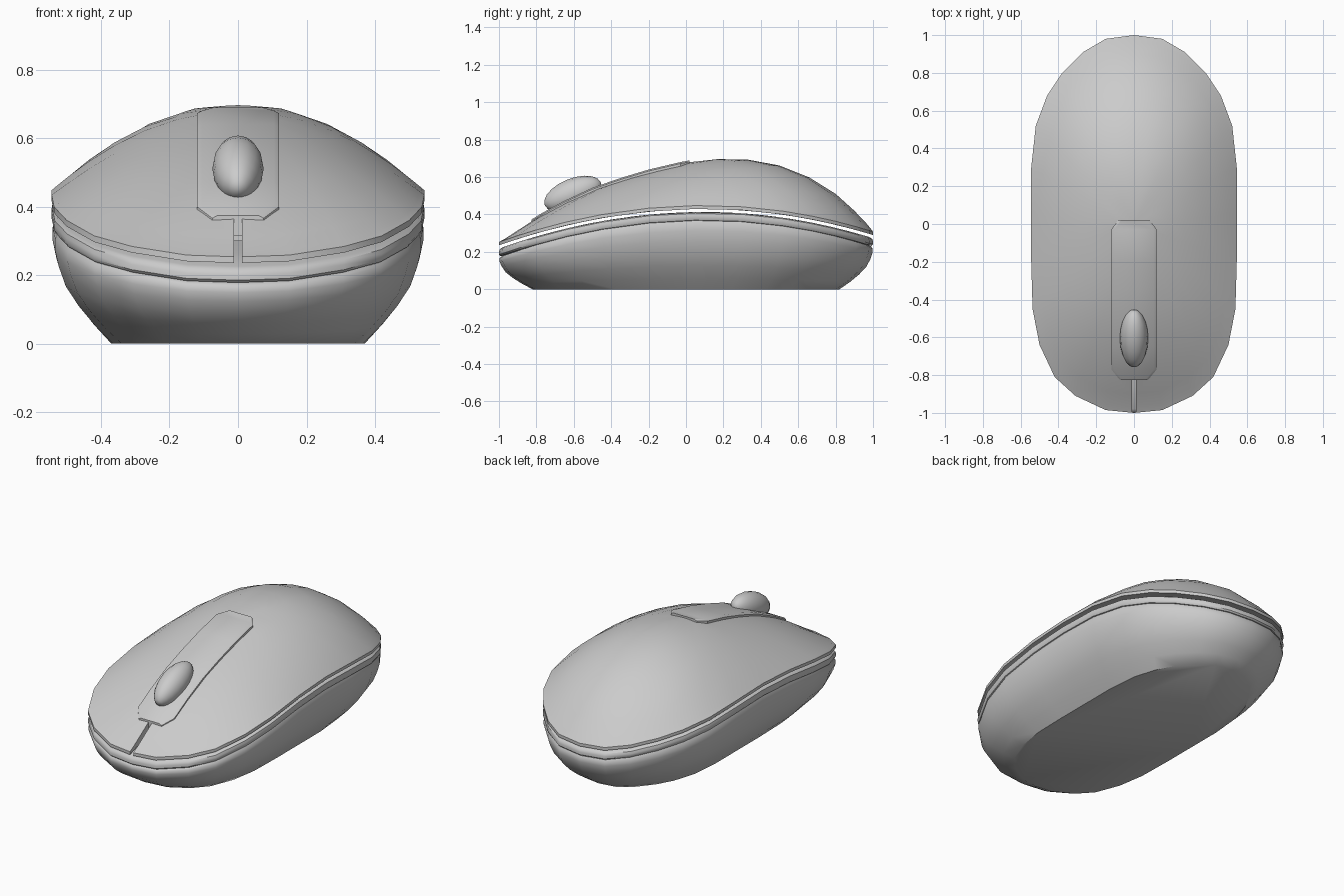
import bpy, bmesh, math

if "Cube" in bpy.data.objects:
    bpy.data.objects.remove(bpy.data.objects["Cube"])

def interp(pts, y):
    if y <= pts[0][0]:
        return pts[0][1]
    for (a, p), (b, q) in zip(pts, pts[1:]):
        if y <= b:
            return p + (q - p) * (y - a) / (b - a)
    return pts[-1][1]

# Plan outline (y, half width) and centre-line height (y, z)
PLAN = [(-1, 0), (-.985, .15), (-.91, .31), (-.81, .42), (-.64, .5), (-.45, .537),
        (-.2, .544), (.05, .544), (.3, .544), (.52, .52), (.68, .46), (.8, .38),
        (.91, .27), (.98, .15), (1, 0)]
CREST = [(-1, .25), (-.9, .315), (-.8, .38), (-.7, .438), (-.6, .488), (-.5, .533), (-.4, .57),
         (-.2, .63), (0, .677), (.15, .695), (.27, .70), (.45, .68), (.64, .61),
         (.8, .51), (.9, .42), (1, .315)]
OUTLINE = [(w, y) for y, w in PLAN] + [(-w, y) for y, w in PLAN[-2:0:-1]]

def seam(y):
    d = y - .1
    return .43 - d * d * (.195 / 1.21 if d < 0 else .14 / .81)

def crown(x, y):
    w = interp(PLAN, y)
    u = min(1, abs(x) / w) if w > 1e-4 else 1
    rim = seam(y) + .018
    return rim + (max(interp(CREST, y), rim) - rim) * (1 - u * u)

def make(name, rings, angle=40):
    # Loft closed rings of equal size and cap both ends
    bm = bmesh.new()
    vs = [[bm.verts.new(p) for p in r] for r in rings]
    n = len(rings[0])
    for a, b in zip(vs, vs[1:]):
        for i in range(n):
            j = (i + 1) % n
            bm.faces.new((a[i], a[j], b[j], b[i]))
    for end in (vs[0], vs[-1]):
        bm.faces.new(end)
    bmesh.ops.recalc_face_normals(bm, faces=bm.faces)
    me = bpy.data.meshes.new(name)
    bm.to_mesh(me)
    bm.free()
    ob = bpy.data.objects.new(name, me)
    bpy.context.collection.objects.link(ob)
    smooth(ob, angle)
    return ob

def smooth(ob, angle):
    bpy.ops.object.select_all(action='DESELECT')
    ob.select_set(True)
    bpy.context.view_layer.objects.active = ob
    bpy.ops.object.shade_smooth_by_angle(angle=math.radians(angle))

def ring(s, zf, sy=None):
    sy = s if sy is None else sy
    return [(x * s, y * sy, zf(x * s, y * sy)) for x, y in OUTLINE]

# Upper shell with a saddle-shaped underside
low = lambda x, y: seam(y)
scales = (.97, .9, .8, .66, .5, .33, .17, .03)
shell = make("top_shell", [ring(s, low) for s in reversed(scales)] + [ring(1, low), ring(1, crown)]
             + [ring(s, crown) for s in scales])

# Slit between the two buttons
bpy.ops.mesh.primitive_cube_add(size=1, location=(0, -.92, .35))
cutter = bpy.context.object
cutter.name = "button_slit_cutter"
cutter.scale = (.022, .24, .5)
cutter.hide_render = True
cutter.hide_viewport = True
mod = shell.modifiers.new("slit", 'BOOLEAN')
mod.operation = 'DIFFERENCE'
mod.object = cutter
mod.solver = 'EXACT'

# Rounded band under the seam
def drop(d):
    return lambda x, y: seam(y) - d

band = [ring(s, drop(.017)) for s in (.03, .3, .6, .85)]
band += [ring(s, drop(d)) for s, d in ((.98, .017), (.996, .023), (1, .035), (1, .05), (.992, .06), (.975, .064))]
band += [ring(s, drop(.064)) for s in (.85, .6, .3, .03)]
make("seam_band", band)

# Lower body, tapering inward to a flat base
body = [ring(s, drop(.06)) for s in (.03, .3, .6, .85)]
for t, k in ((1, .06), (.95, .02), (.85, .015), (.7, .08), (.52, .2), (.34, .42), (.16, .7), (0, 1)):
    sx, sy = 1 - .32 * k, 1 - .18 * k
    body.append([(x * sx, y * sy, (seam(y) - .06) * t) for x, y in OUTLINE])
make("lower_body", body)

# Raised strip around the wheel
strip = []
for y, w in ((-.825, .075), (-.77, .12), (-.65, .12), (-.5, .12), (-.35, .12), (-.2, .12), (-.03, .12), (.02, .085)):
    z = interp(CREST, y) + .01
    half = [(w, z - .06), (w, z - .008), (w - .015, z)]
    strip.append([(x, y, h) for x, h in half] + [(-x, y, h) for x, h in reversed(half)])
make("wheel_strip", strip, 30)

# Scroll wheel
bpy.ops.mesh.primitive_uv_sphere_add(segments=16, ring_count=10, radius=1, rotation=(math.radians(90), 0, 0))
wheel = bpy.context.object
wheel.name = "scroll_wheel"
bpy.ops.object.transform_apply(rotation=True)
wheel.scale = (.075, .162, .082)
wheel.rotation_euler = (math.radians(22), 0, 0)
wheel.location = (0, -.605, .51)
smooth(wheel, 60)
